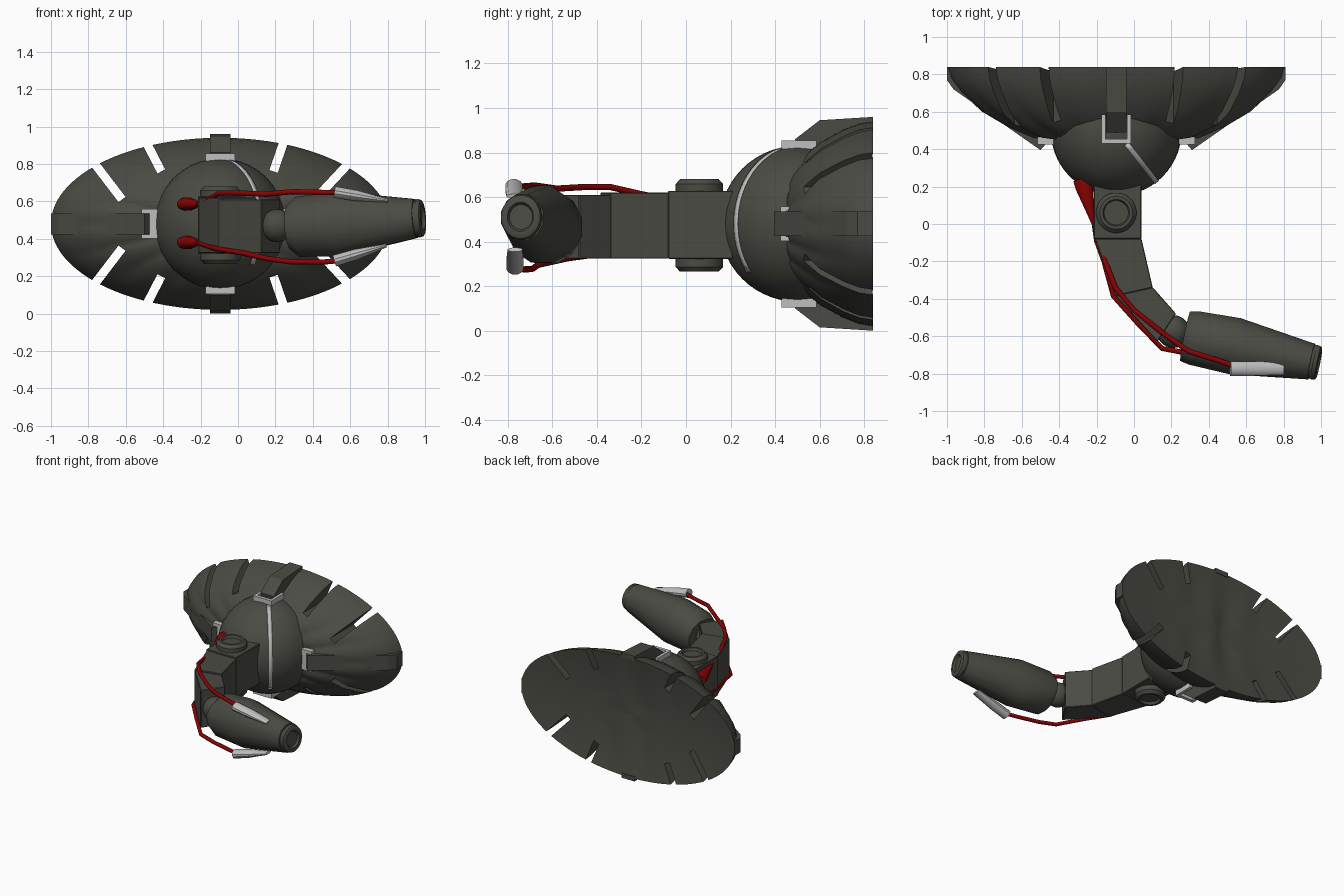
import bpy, bmesh, math
from mathutils import Vector, Matrix

if "Cube" in bpy.data.objects:
    bpy.data.objects.remove(bpy.data.objects["Cube"])

CX, CY, CZ = -0.095, 0.5, 0.48      # centre of the ball joint
RX, RZ = 0.905, 0.46                # half sizes of the oval mounting dish


def material(name, rgb):
    m = bpy.data.materials.new(name)
    m.diffuse_color = (*rgb, 1)
    m.use_nodes = True
    m.node_tree.nodes["Principled BSDF"].inputs["Base Color"].default_value = m.diffuse_color
    return m


DARK = material("dark_olive_grey", (0.07, 0.07, 0.058))
RED = material("red", (0.25, 0.001, 0.001))
LIGHT = material("light_grey", (0.52, 0.52, 0.52))


def add(name, bm, mat, angle=35, bevel=0):
    bmesh.ops.recalc_face_normals(bm, faces=bm.faces[:])
    me = bpy.data.meshes.new(name)
    bm.to_mesh(me)
    bm.free()
    ob = bpy.data.objects.new(name, me)
    bpy.context.collection.objects.link(ob)
    me.materials.append(mat)
    bpy.ops.object.select_all(action='DESELECT')
    ob.select_set(True)
    bpy.context.view_layer.objects.active = ob
    if angle:
        bpy.ops.object.shade_smooth_by_angle(angle=math.radians(angle))
    if bevel:
        b = ob.modifiers.new("bevel", 'BEVEL')
        b.width, b.segments = bevel, 1
    return ob


def prism(name, pts, lo, hi, place, mat, bevel=0):
    """Extrude a 2D outline from lo to hi; place(a, b, h) gives the 3D point."""
    bm = bmesh.new()
    a = [bm.verts.new(place(*p, lo)) for p in pts]
    b = [bm.verts.new(place(*p, hi)) for p in pts]
    bm.faces.new(a)
    bm.faces.new(b)
    for i in range(len(pts)):
        j = (i + 1) % len(pts)
        bm.faces.new((a[i], a[j], b[j], b[i]))
    return add(name, bm, mat, 0, bevel)


def bridge(bm, rings):
    """Join closed rings of vertices and cap both ends."""
    for r, q in zip(rings, rings[1:]):
        for k in range(len(r)):
            j = (k + 1) % len(r)
            bm.faces.new((r[k], r[j], q[j], q[k]))
    bm.faces.new(rings[0])
    bm.faces.new(rings[-1])


def loft(name, sections, start, end, sides, mat, angle=35):
    """Rings (distance, half width, half height) along the line start-end."""
    d = (Vector(end) - Vector(start)).normalized()
    up = Vector((0, 0, 1)) if abs(d.z) < 0.9 else Vector((0, 1, 0))
    w = d.cross(up).normalized()
    v = w.cross(d)
    bm = bmesh.new()
    turns = [math.tau * (k + .5) / sides for k in range(sides)]
    bridge(bm, [[bm.verts.new(Vector(start) + d * s + w * rw * math.cos(t) + v * rv * math.sin(t))
                 for t in turns] for s, rw, rv in sections])
    return add(name, bm, mat, angle)


def hose(name, pts, radius):
    cu = bpy.data.curves.new(name, 'CURVE')
    cu.dimensions = '3D'
    cu.bevel_depth, cu.bevel_resolution, cu.use_fill_caps = radius, 2, True
    sp = cu.splines.new('POLY')
    sp.points.add(len(pts) - 1)
    for p, co in zip(sp.points, pts):
        p.co = (*co, 1)
    ob = bpy.data.objects.new(name, cu)
    bpy.context.collection.objects.link(ob)
    cu.materials.append(RED)
    bpy.ops.object.select_all(action='DESELECT')
    ob.select_set(True)
    bpy.context.view_layer.objects.active = ob
    bpy.ops.object.convert(target='MESH')


# --- solid oval dish: pleated front, shallow wavy back
PROFILE = [(0, .44), (.3, .445), (.5, .47), (.65, .532), (.8, .61), (.92, .71), (.98, .78), (1, .84)]


def dish_y(r):
    for (r0, y0), (r1, y1) in zip(PROFILE, PROFILE[1:]):
        if r <= r1:
            return y0 + (y1 - y0) * (r - r0) / (r1 - r0)
    return .84


bm = bmesh.new()
N = 112
rings = []
for r, y in PROFILE + [(.9, None), (.75, None), (.6, None), (.45, None), (.3, None), (.15, None), (0, None)]:
    r = max(r, .01)
    row = []
    for k in range(N):
        t = math.tau * k / N
        if y is None:
            wave = .012 * math.sin(RX * r * math.cos(t) * 21) * (1 - r)
            py = .84 - .045 * (1 - r * r) + wave
        else:
            py = y - .022 * abs(math.sin(8 * t)) * r * math.sin(math.pi * r)
        row.append(bm.verts.new((CX + RX * r * math.cos(t), py, CZ + RZ * r * math.sin(t))))
    rings.append(row)
bridge(bm, rings)
dish = add("mounting_dish", bm, DARK, 30)

# --- eight straight slots cut into the dish rim, mirrored to all quarters
bm = bmesh.new()
for sz in (1, -1):
    for inner, outer in (((-.525, .13), (-.655, .30)), ((-.315, .28), (-.39, .425)),
                         ((.285, .28), (.335, .425)), ((.525, .15), (.665, .30))):
        a = Vector((inner[0], 0, inner[1] * sz))
        d = (Vector((outer[0], 0, outer[1] * sz)) - a)
        ln = d.length + .1
        d.normalize()
        n = Vector((-d.z, 0, d.x))
        rot = Matrix((d, Vector((0, 1, 0)), n)).transposed().to_4x4()
        mid = Vector((CX, .65, CZ)) + a + d * ln / 2
        bmesh.ops.create_cube(bm, size=1, matrix=Matrix.Translation(mid) @ rot
                              @ Matrix.Diagonal((ln, .8, .047, 1)))
cutter = add("slot_cutter", bm, DARK, 0)
cutter.hide_render = True
cutter.display_type = 'WIRE'
cut = dish.modifiers.new("slots", 'BOOLEAN')
cut.operation, cut.object, cut.solver = 'DIFFERENCE', cutter, 'EXACT'
bpy.ops.object.select_all(action='DESELECT')
bpy.context.view_layer.objects.active = dish
dish.select_set(True)
bpy.ops.object.modifier_apply(modifier="slots")
bpy.data.objects.remove(cutter)
bpy.ops.object.shade_smooth_by_angle(angle=math.radians(30))

# --- ball, its back sunk into the dish
bm = bmesh.new()
bmesh.ops.create_uvsphere(bm, u_segments=40, v_segments=28, radius=.35,
                          matrix=Matrix.Translation((CX, CY, CZ)) @ Matrix.Rotation(math.pi / 2, 4, 'X'))
for v in bm.verts:
    r = math.hypot((v.co.x - CX) / RX, (v.co.z - CZ) / RZ)
    v.co.y = min(v.co.y, dish_y(r) + .02)
add("ball_joint", bm, DARK, 40)

# --- light stripe down one side of the ball
bm = bmesh.new()
rows = []
for k in range(19):
    e = math.radians(75 - 113 * k / 18)
    az = math.radians(-52)
    side = Vector((-math.sin(az), math.cos(az), 0)) * .014
    p = Vector((math.cos(e) * math.cos(az), math.cos(e) * math.sin(az), math.sin(e))) * .353
    rows.append([bm.verts.new(Vector((CX, CY, CZ)) + p + side * s) for s in (-1, 1)])
for p, q in zip(rows, rows[1:]):
    bm.faces.new((p[0], p[1], q[1], q[0]))
stripe = add("ball_stripe", bm, LIGHT)
stripe.modifiers.new("thickness", 'SOLIDIFY').thickness = .005

# --- four ribs over the dish, each with a U-shaped bracket on the ball
upright = [(.33, .5), (.38, .49), (.465, .60), (.48, .84), (.445, .84), (.4, .75), (.33, .6)]
sideways = [(.34, .47), (.405, .395), (.87, .72), (.905, .77), (.905, .84), (.87, .82), (.75, .7), (.36, .52)]
for label, sgn, vertical in (("top", 1, 1), ("bottom", -1, 1), ("left", -1, 0), ("right", 1, 0)):
    if vertical:
        place = lambda r, y, h, s=sgn: (CX + h, y, CZ + s * r)
        r0, r1, y0, y1 = .335, .375, .43, .585
    else:
        place = lambda r, y, h, s=sgn: (CX + s * r, y, CZ + h)
        r0, r1, y0, y1 = .335, .42, .425, .47
    prism(label + "_rib", upright if vertical else sideways, -.056, .056, place, DARK)
    box = lambda ya, yb: [(r0, ya), (r1, ya), (r1, yb), (r0, yb)]
    prism(label + "_bracket_front", box(y0, y0 + .025), -.078, .078, place, LIGHT)
    prism(label + "_bracket_arm_a", box(y0, y1), -.078, -.057, place, LIGHT)
    prism(label + "_bracket_arm_b", box(y0, y1), .057, .078, place, LIGHT)

# --- neck of three angled blocks
flat = lambda x, y, h: (x, y, h)
prism("neck_base", [(-.215, .21), (.04, .21), (.04, -.08), (-.215, -.08)], .322, .628, flat, DARK, .004)
prism("neck_middle", [(-.21, -.078), (.04, -.078), (.1, -.34), (-.1, -.385)], .323, .62, flat, DARK, .004)
prism("neck_end", [(-.1, -.383), (.1, -.338), (.225, -.48), (.125, -.63)], .323, .61, flat, DARK, .004)

# --- hinge drum with a raised ring and recess on both ends
loft("hinge_drum", [(.02, .05, .05), (.02, .065, .065), (0, .072, .072), (0, .088, .088), (.022, .108, .108),
                    (.393, .108, .108), (.415, .088, .088), (.415, .072, .072), (.395, .065, .065),
                    (.395, .05, .05)], (CX, .06, .265), (CX, .06, .68), 24, DARK)

# --- wrist ball
bm = bmesh.new()
bmesh.ops.create_uvsphere(bm, u_segments=20, v_segments=14, radius=.088,
                          matrix=Matrix.Translation((.21, -.575, .47)))
add("wrist_ball", bm, DARK, 40)

# --- tapered barrel head with a hollow muzzle
loft("barrel", [(0, .14, .12), (.05, .15, .166), (.27, .158, .18), (.69, .1, .108)],
     (.275, -.6, .46), (.97, -.74, .51), 12, DARK, 35)
loft("muzzle", [(0, .08, .08), (.04, .094, .104), (.06, .09, .098), (.066, .08, .088), (.066, .06, .066),
                (.05, .053, .056), (.05, .045, .045)], (.925, -.731, .507), (.97, -.74, .51), 24, DARK)

# --- light sleeves where the hoses enter the barrel
for label, a, b in (("upper", (.515, -.773, .65), (.8, -.773, .604)),
                    ("lower", (.515, -.768, .282), (.8, -.768, .366))):
    loft(label + "_hose_sleeve", [(0, .04, .032), (.12, .04, .03), (.29, .034, .01)], a, b, 12, LIGHT)

# --- red hoses along the neck and their plugs beside the ball
hose("upper_hose", [(.56, -.768, .648), (.45, -.73, .648), (.29, -.68, .652), (.15, -.58, .638), (0, -.46, .645),
                    (-.1, -.34, .645), (-.15, -.21, .615), (-.19, -.09, .59), (-.215, .02, .585)], .014)
hose("lower_hose", [(.56, -.768, .285), (.45, -.73, .275), (.28, -.69, .277), (.15, -.665, .295), (.02, -.53, .325),
                    (-.11, -.385, .345), (-.16, -.2, .36), (-.2, -.09, .375), (-.215, .02, .38)], .014)
for label, z in (("upper", .585), ("lower", .38)):
    loft(label + "_hose_plug", [(0, .012, .014), (.06, .022, .024), (.2, .048, .036), (.25, .05, .036)],
         (-.215, 0, z), (-.275, .23, z), 12, RED)
